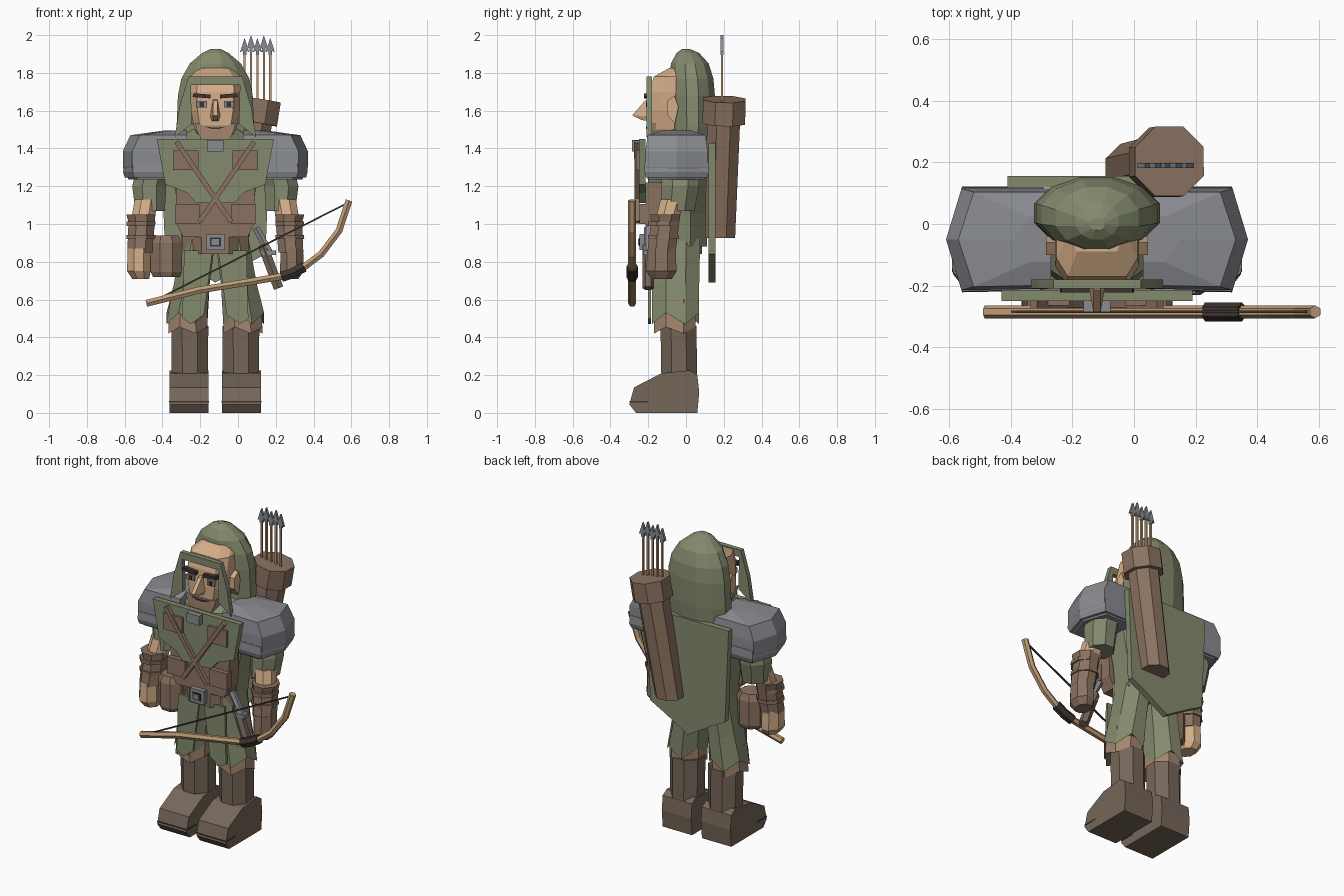
import bpy, bmesh, math
from mathutils import Vector

C = -0.12  # body centre line


def mat(name, r, g, b):
    m = bpy.data.materials.new(name)
    m.diffuse_color = (r, g, b, 1)
    return m


GREEN = mat("moss cloth", .23, .255, .155)
BROWN = mat("brown leather", .26, .17, .12)
BOOT = mat("dark leather", .18, .135, .10)
TAN = mat("tan leather", .37, .24, .16)
SKIN = mat("skin", .66, .42, .25)
STEEL = mat("steel", .25, .26, .28)
WOOD = mat("wood", .52, .33, .18)
DARK = mat("dark trim", .045, .034, .03)


def skin(name, loops, m):
    """Join matching point loops into a closed solid."""
    bm = bmesh.new()
    rows = [[bm.verts.new(p) for p in lp] for lp in loops]
    n = len(rows[0])
    for a, b in zip(rows, rows[1:]):
        for i in range(n):
            j = (i + 1) % n
            bm.faces.new((a[i], a[j], b[j], b[i]))
    bm.faces.new(rows[0])
    bm.faces.new(rows[-1])
    bmesh.ops.recalc_face_normals(bm, faces=bm.faces)
    me = bpy.data.meshes.new(name)
    bm.to_mesh(me)
    bm.free()
    me.materials.append(m)
    ob = bpy.data.objects.new(name, me)
    bpy.context.collection.objects.link(ob)
    return ob


def loft(name, rings, m, n=8, jag=0):
    """Rings are (x, y, z, half width, half depth); jag makes a ragged first ring."""
    k = 1 / math.cos(math.pi / n)
    loops = []
    for r, (x, y, z, rx, ry) in enumerate(rings):
        lp = []
        for i in range(n):
            a = 2 * math.pi * (i + .5) / n
            dz = jag * (i % 2) if r == 0 else 0
            lp.append((x + rx * k * math.cos(a), y + ry * k * math.sin(a), z + dz))
        loops.append(lp)
    return skin(name, loops, m)


def plate(name, pts, y0, y1, m):
    return skin(name, [[(x, y, z) for x, z in pts] for y in (y0, y1)], m)


def panel(name, half, y0, y1, m):
    """Symmetric plate from (offset, z) points of one half."""
    pts = [(C + d, z) for d, z in half] + [(C - d, z) for d, z in reversed(half) if d > 0]
    return plate(name, pts, y0, y1, m)


def box(name, x0, x1, y0, y1, z0, z1, m):
    return plate(name, [(x0, z0), (x1, z0), (x1, z1), (x0, z1)], y0, y1, m)


def tube(name, pts, r, m, n=6):
    """Bar swept along points."""
    pts = [Vector(p) for p in pts]
    loops = []
    for i, p in enumerate(pts):
        t = (pts[min(i + 1, len(pts) - 1)] - pts[max(i - 1, 0)]).normalized()
        u = t.cross(Vector((0, 1, 0)) if abs(t.y) < .9 else Vector((1, 0, 0))).normalized()
        v = t.cross(u)
        loops.append([p + r * (u * math.cos(a) + v * math.sin(a))
                      for a in (2 * math.pi * (k + .5) / n for k in range(n))])
    return skin(name, loops, m)


# legs, boots, arms and shoulders, once per side
boot_side = [(-.265, 0), (-.30, .045), (-.275, .135), (-.13, .21), (.02, .225),
             (.06, .20), (.07, .11), (.06, 0)]
for s, side in ((-1, "right"), (1, "left")):
    def X(d):
        return C + s * d

    skin(side + "_boot", [[(X(d), y, z) for y, z in boot_side] for d in (.035, .243)], BOOT)
    box(side + "_boot_welt", X(.033), X(.245), -.299, -.2, .055, .062, DARK)
    loft(side + "_shin", [(X(.135), -.035, .15, .095, .095), (X(.135), -.04, .46, .098, .095)], BOOT)
    loft(side + "_knee_cuff", [(X(.146), -.06, .42, .103, .11), (X(.14), -.06, .6, .1, .11)],
         TAN, jag=.035)
    loft(side + "_trouser_leg", [(X(.15), -.055, .47, .108, .125), (X(.125), -.055, .68, .095, .125),
                                 (X(.088), -.05, .92, .088, .125)], GREEN, jag=.06)
    plate(side + "_tunic_skirt", [(X(.015), .86), (X(.165), .86), (X(.175), .5), (X(.13), .47),
                                  (X(.06), .52)], -.2, -.185, GREEN)

    loft(side + "_sleeve", [(X(.345), -.045, 1.07, .078, .09), (X(.35), -.03, 1.2, .09, .1),
                            (X(.3), -.03, 1.4, .09, .1)], GREEN)
    loft(side + "_wrist", [(X(.39), -.11, .98, .062, .06), (X(.365), -.07, 1.13, .062, .065)], SKIN)
    loft(side + "_gauntlet", [(X(.4), -.13, .85, .066, .075), (X(.39), -.11, 1.01, .07, .075),
                              (X(.395), -.11, 1.05, .076, .08)], BROWN)
    for z in (.92, .99):
        loft(side + "_gauntlet_band", [(X(.395), -.12, z, .076, .082),
                                       (X(.393), -.12, z + .022, .076, .082)], BROWN)
    loft(side + "_hand", [(X(.395), -.13, .71, .045, .055), (X(.405), -.13, .75, .062, .08),
                          (X(.405), -.13, .87, .06, .075)], SKIN if s < 0 else BROWN)

    # shoulder armour with a ridged outer edge
    plan = [(.16, -.21), (.42, -.215), (.47, -.05), (.42, .115), (.16, .115)]
    levels = [(1.235, -.01, .9), (1.30, .02, 1), (1.385, .02, 1), (1.47, -.02, .93), (1.495, -.2, .45)]
    skin(side + "_pauldron", [[(X(max(d + g, .15) if d > .2 else .15), -.05 + (y + .05) * k, z)
                               for d, y in plan] for z, g, k in levels], STEEL)
    lip = [(1.245, .01, .98), (1.275, .018, 1.04), (1.325, .015, 1.02)]
    skin(side + "_pauldron_lip", [[(X(d + g), -.05 + (y + .05) * k, z)
                                   for d, y in plan] for z, g, k in lip], STEEL)

    # chest patches, pockets and crossing straps
    box(side + "_chest_patch", X(.09), X(.225), -.265, -.24, 1.285, 1.39, BROWN)
    box(side + "_pocket", X(.085), X(.212), -.245, -.19, 1.0, 1.105, BROWN)
    tube(side + "_cross_strap", [(X(.205), -.262, 1.435), (X(-.085), -.258, 1.01)], .018, BROWN, 4)

    # facial features on each side
    skin(side + "_ear", [[(X(d), y, z) for y, z in
                          ((-.06, 1.53), (-.1, 1.58), (-.1, 1.65), (-.06, 1.68), (-.04, 1.62))]
                         for d in (.11, .165)], SKIN)
    box(side + "_eye", X(.045), X(.1), -.208, -.19, 1.617, 1.65, STEEL)
    box(side + "_pupil", X(.06), X(.083), -.213, -.2, 1.62, 1.645, DARK)
    plate(side + "_brow", [(X(.025), 1.665), (X(.12), 1.672), (X(.115), 1.692), (X(.025), 1.685)],
          -.222, -.185, DARK)

# torso
loft("torso", [(C, -.04, .88, .175, .15), (C, -.04, 1.05, .19, .155), (C, -.04, 1.3, .235, .165),
               (C, -.04, 1.44, .22, .15), (C, -.02, 1.5, .12, .1)], GREEN)
panel("vest", [(.17, .93), (.205, 1.0), (.21, 1.22)], -.215, -.12, BROWN)
panel("chest_cloth", [(.10, 1.11), (.15, 1.165), (.265, 1.21), (.31, 1.45)], -.25, -.215, GREEN)
panel("back_cape", [(0, .69), (.17, .79), (.265, .84), (.29, 1.43)], .118, .155, GREEN)
loft("belt", [(C, -.065, .84, .175, .15), (C, -.065, .95, .178, .15)], BROWN)
box("buckle", C - .05, C + .05, -.245, -.2, .862, .948, STEEL)
box("buckle_hole", C - .029, C + .029, -.25, -.24, .882, .928, DARK)
box("buckle_tongue", C - .019, C + .019, -.254, -.24, .89, .92, STEEL)
box("collar_clasp", C - .044, C + .044, -.285, -.24, 1.385, 1.445, STEEL)

# head, hood and face frame
head = []
for z, w, yf in ((1.45, .08, -.17), (1.5, .11, -.2), (1.6, .13, -.2), (1.7, .137, -.195),
                 (1.78, .132, -.17), (1.825, .09, -.09)):
    half = [(.72 * w, yf), (w, yf + .06), (w, .05)]
    head.append([(C + x, y, z) for x, y in half] + [(C - x, y, z) for x, y in reversed(half)])
skin("head", head, SKIN)
panel("chin_beard", [(.075, 1.447), (.098, 1.495), (.108, 1.535), (.06, 1.522)], -.207, -.11, TAN)
panel("mouth", [(.02, 1.503), (.06, 1.517), (.02, 1.512)], -.213, -.205, DARK)
skin("nose", [[(C - .012, -.19, 1.66), (C + .012, -.19, 1.66), (C + .012, -.215, 1.655), (C - .012, -.215, 1.655)],
              [(C - .028, -.19, 1.57), (C + .028, -.19, 1.57), (C + .012, -.285, 1.575), (C - .012, -.285, 1.575)],
              [(C - .02, -.19, 1.545), (C + .02, -.19, 1.545), (C + .01, -.235, 1.55), (C - .01, -.235, 1.55)]], SKIN)
loft("hood", [(C, .03, 1.4, .2, .11), (C, .035, 1.52, .205, .115), (C, .035, 1.68, .198, .118),
              (C, .03, 1.77, .18, .115), (C, .02, 1.85, .135, .1), (C, .01, 1.905, .07, .06),
              (C, 0, 1.927, .025, .02)], GREEN, 12)
frame = [(.125, 1.53), (.215, 1.46), (.19, 1.62), (.142, 1.78)]
plate("hood_face_frame", [(C + d, z) for d, z in frame] + [(C - d, z) for d, z in reversed(frame)]
      + [(C - .13, 1.735), (C + .13, 1.735)], -.21, -.18, GREEN)

# belt pouch and sheathed dagger
loft("belt_pouch", [(-.38, -.12, .72, .07, .065), (-.38, -.12, .745, .082, .075),
                    (-.38, -.12, .9, .082, .075), (-.38, -.12, .94, .065, .06)], BROWN)
tube("dagger_grip", [(.095, -.2, .98), (.165, -.2, .85)], .022, STEEL)
box("dagger_guard", .125, .2, -.225, -.175, .835, .86, STEEL)
tube("dagger_sheath", [(.13, -.2, .89), (.215, -.2, .66)], .03, BOOT)

# quiver on the back with arrows
loft("quiver_body", [(-.01, .18, .925, .082, .08), (.10, .2, 1.58, .09, .088)], BROWN)
tube("quiver_rim", [(.095, .2, 1.535), (.115, .203, 1.66)], .122, BROWN, 8)
for i in range(5):
    x = .035 + .034 * i
    z = 1.97 + (.03 if i % 2 else .015)
    tube("arrow_shaft", [(x, .19, 1.58), (x, .19, 1.93)], .008, WOOD, 4)
    plate("arrow_head", [(x, z), (x + .024, z - .075), (x + .009, z - .068), (x + .009, z - .09),
                         (x - .009, z - .09), (x - .009, z - .068), (x - .024, z - .075)],
          .182, .198, STEEL)

# bow held across the legs
tube("bow", [(x, -.285, z) for x, z in ((-.485, .58), (-.205, .65), (.1, .7), (.245, .725), (.34, .765),
                                       (.44, .84), (.535, .965), (.588, 1.125))], .021, WOOD)
tube("bow_grip", [(.23, -.285, .72), (.29, -.285, .74), (.35, -.285, .773)], .031, DARK)
tube("bow_string", [(-.43, -.285, .60), (.588, -.285, 1.115)], .006, DARK, 4)
